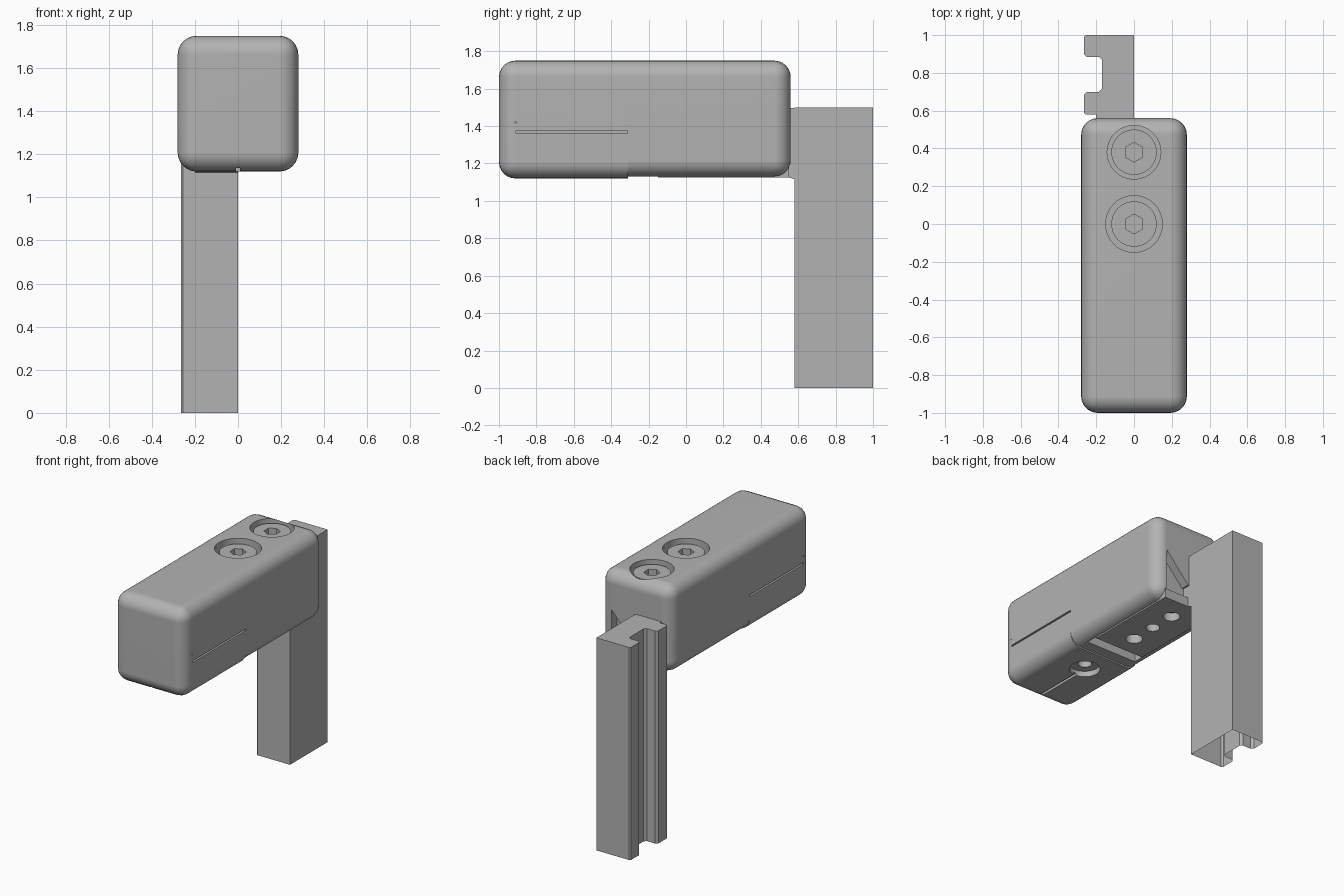
import bpy
import bmesh
from math import pi
from mathutils import Vector

cube = bpy.data.objects.get("Cube")
if cube:
    bpy.data.objects.remove(cube, do_unlink=True)

# Single grey material
grey = bpy.data.materials.new("plain_grey")
grey.use_nodes = True
colour = (0.45, 0.45, 0.45, 1)
grey.diffuse_color = colour
grey.node_tree.nodes["Principled BSDF"].inputs["Base Color"].default_value = colour


def to_object(name, bm):
    bmesh.ops.recalc_face_normals(bm, faces=bm.faces)
    mesh = bpy.data.meshes.new(name)
    bm.to_mesh(mesh)
    bm.free()
    obj = bpy.data.objects.new(name, mesh)
    bpy.context.collection.objects.link(obj)
    mesh.materials.append(grey)
    return obj


def box_mesh(x, y, z, bevel=0.0, segments=6):
    """Box from (min, max) ranges, optionally rounded."""
    bm = bmesh.new()
    bmesh.ops.create_cube(bm, size=1)
    for v in bm.verts:
        v.co = Vector([(r[0] + r[1]) / 2 + c * (r[1] - r[0])
                       for r, c in zip((x, y, z), v.co)])
    if bevel:
        bmesh.ops.bevel(bm, geom=bm.edges[:], offset=bevel, segments=segments,
                        profile=0.5, affect='EDGES')
    return bm


def box(name, x, y, z, bevel=0.0):
    return to_object(name, box_mesh(x, y, z, bevel))


def prism(name, points, axis, low, high, open_start=False):
    """Extrude a 2D outline: (x, y) along z, or (x, z) along y."""
    bm = bmesh.new()
    place = (lambda p, h: (p[0], p[1], h)) if axis == 'Z' else (lambda p, h: (p[0], h, p[1]))
    base = bm.faces.new([bm.verts.new(place(p, low)) for p in points])
    ext = bmesh.ops.extrude_face_region(bm, geom=[base], use_keep_orig=True)
    shift = Vector(place((0, 0), high - low))
    for v in ext["geom"]:
        if isinstance(v, bmesh.types.BMVert):
            v.co += shift
    if open_start:
        bmesh.ops.recalc_face_normals(bm, faces=bm.faces)
        bmesh.ops.delete(bm, geom=[base], context='FACES_ONLY')
    return to_object(name, bm)


def cylinder(name, r, y, z, sides=48):
    bm = bmesh.new()
    bmesh.ops.create_cone(bm, cap_ends=True, segments=sides, radius1=r, radius2=r,
                          depth=z[1] - z[0])
    bmesh.ops.translate(bm, verts=bm.verts, vec=(0, y, (z[0] + z[1]) / 2))
    return to_object(name, bm)


def activate(obj):
    bpy.ops.object.select_all(action='DESELECT')
    obj.select_set(True)
    bpy.context.view_layer.objects.active = obj


def cut(target, *cutters):
    activate(target)
    for c in cutters:
        mod = target.modifiers.new("cut", 'BOOLEAN')
        mod.operation = 'DIFFERENCE'
        mod.solver = 'EXACT'
        mod.object = c
        bpy.ops.object.modifier_apply(modifier=mod.name)
        bpy.data.objects.remove(c, do_unlink=True)


def smooth(obj):
    activate(obj)
    bpy.ops.object.shade_smooth_by_angle(angle=pi / 6)
    obj.modifiers.new("even_shading", 'WEIGHTED_NORMAL').keep_sharp = True


# Rounded housing in two sections, the rear one with a slightly raised underside
SEAM, TOP = -0.31, 1.75


def housing(name, bottom, keep_front):
    bm = box_mesh((-0.28, 0.28), (-1, 0.56), (bottom, TOP), 0.088)
    res = bmesh.ops.bisect_plane(bm, geom=bm.verts[:] + bm.edges[:] + bm.faces[:],
                                 plane_co=(0, SEAM, 0), plane_no=(0, 1, 0),
                                 clear_outer=keep_front, clear_inner=not keep_front)
    edges = [e for e in res["geom_cut"] if isinstance(e, bmesh.types.BMEdge)]
    bmesh.ops.holes_fill(bm, edges=edges)
    return to_object(name, bm)


front_body = housing("front_body", 1.12, True)
rear_body = housing("rear_body", 1.13, False)

# Side slits, pin holes, lower groove and counterbored hole at the front
for s in (-1, 1):
    xs = sorted((s * 0.25, s * 0.3))
    cut(front_body,
        box("slit_cutter", xs, (-0.91, SEAM - 0.002), (1.364, 1.376)),
        box("pin_cutter", xs, (-0.915, -0.907), (1.417, 1.425)))
cut(front_body,
    box("groove_cutter", (-0.01, 0.01), (-1.1, -0.5), (1.0, 1.137)),
    cylinder("bore_cutter", 0.1, -0.5, (1.0, 1.16)),
    cylinder("hole_cutter", 0.045, -0.5, (1.1, 1.3)))

# Screw wells on top, plate recess below, angled pocket at the back
screws = ((0.38, 0.142), (0.0, 0.15))
for y, r in screws:
    cut(rear_body, cylinder("well_cutter", r, y, (1.66, 1.9)))
cut(rear_body,
    box("recess_cutter", (-0.2, 0.2), (-0.23, 0.7), (1.0, 1.19)),
    prism("pocket_cutter", [(-0.19, 1.15), (0.19, 1.15), (0.19, 1.48), (0.01, 1.28),
                            (-0.19, 1.28)], 'Y', 0.5, 0.7))
smooth(front_body)
smooth(rear_body)

# Socket head screws
for i, (y, r) in enumerate(screws):
    head = cylinder(f"screw_head_{i + 1}", 0.12, y, (1.64, 1.725))
    cut(head, cylinder("hex_cutter", 0.052, y, (1.67, 1.8), 6))
    smooth(head)

# Mounting plate with three holes
plate = box("mounting_plate", (-0.195, 0.195), (-0.15, 0.55), (1.125, 1.192))
for y, r in ((0, 0.055), (0.19, 0.045), (0.38, 0.055)):
    cut(plate, cylinder("plate_hole_cutter", r, y, (1.0, 1.185)))
smooth(plate)

# Neck joining plate and rail, with a bevelled lower edge
neck = box("rail_neck", (-0.2, 0), (0.5, 0.6), (1.11, 1.498))
for v in neck.data.vertices:
    if v.co.z < 1.2 and v.co.y < 0.55:
        v.co.z = 1.14

# Upright channel rail, open underneath
rail_outline = [(0, 0.58), (0, 1), (-0.255, 1), (-0.265, 0.99), (-0.265, 0.9),
                (-0.25, 0.885), (-0.185, 0.885), (-0.17, 0.87), (-0.17, 0.715),
                (-0.185, 0.7), (-0.25, 0.7), (-0.265, 0.685), (-0.265, 0.59),
                (-0.255, 0.58)]
prism("channel_rail", rail_outline, 'Z', 0, 1.5, open_start=True)
